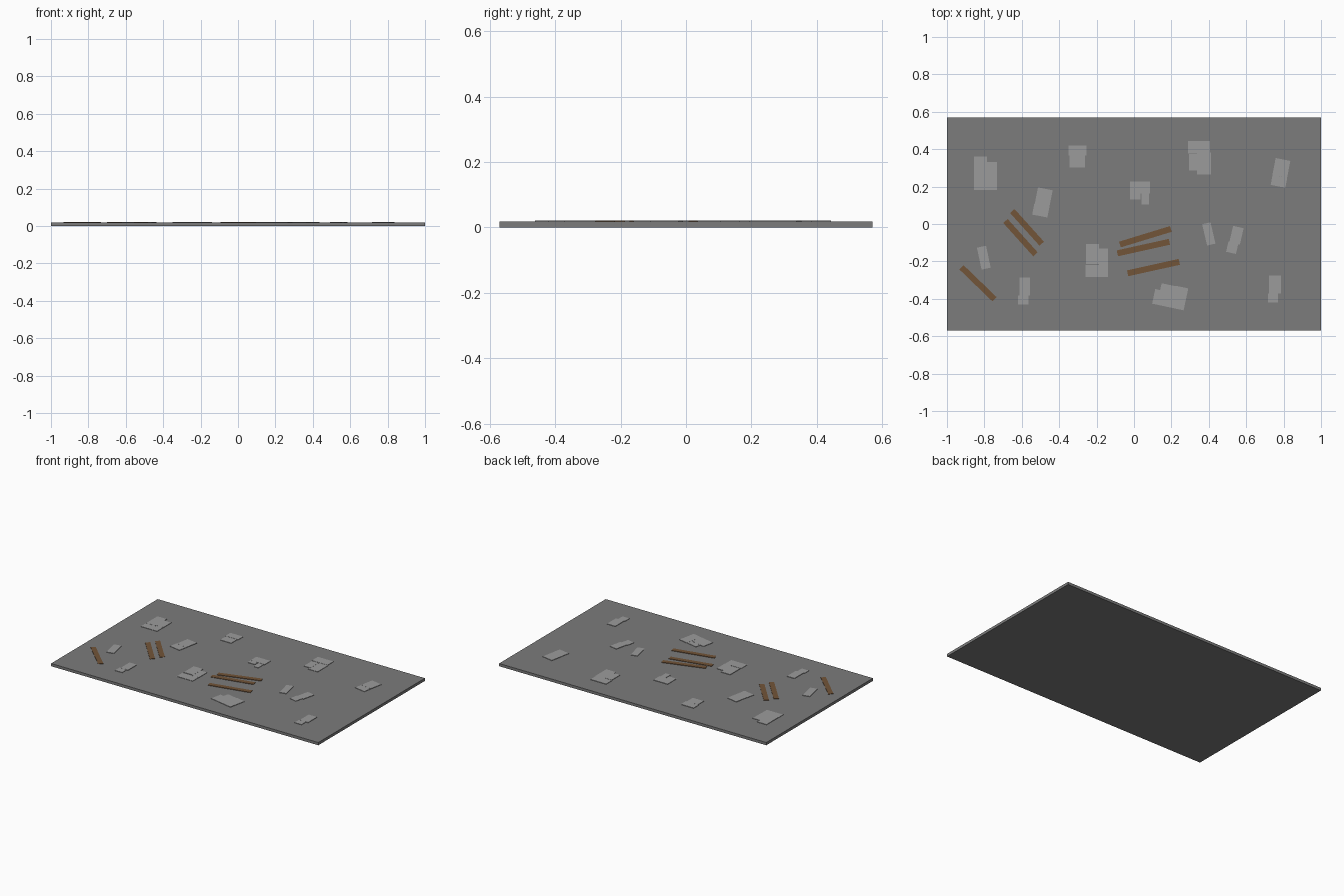
import bpy, math

SLAB_TOP = 0.0185


def material(name, rgb):
    m = bpy.data.materials.new(name)
    m.diffuse_color = (*rgb, 1)
    return m


slab_mat = material("slab_grey", (0.2, 0.2, 0.2))
stone_mat = material("stone_grey", (0.33, 0.33, 0.33))
wood_mat = material("wood_brown", (0.17, 0.09, 0.04))


def box(name, x, y, w, d, z0, z1, deg, mat):
    bpy.ops.mesh.primitive_cube_add(size=1, location=(x, y, (z0 + z1) / 2),
                                    rotation=(0, 0, math.radians(deg)))
    ob = bpy.context.object
    ob.name = name
    ob.scale = (w, d, z1 - z0)
    ob.data.materials.append(mat)


# Ground slab
box("ground_slab", 0, 0, 2, 1.14, 0, SLAB_TOP, 0, slab_mat)

# Paving stones, by cluster: turn angle, then (x, y, width, depth) per stone
clusters = [
    (0, [(-0.82, 0.30, 0.07, 0.12), (-0.76, 0.29, 0.055, 0.085), (-0.795, 0.215, 0.123, 0.065)]),
    (0, [(-0.303, 0.393, 0.096, 0.054), (-0.303, 0.333, 0.083, 0.064)]),
    (0, [(0.347, 0.41, 0.118, 0.065), (0.318, 0.33, 0.05, 0.09), (0.374, 0.324, 0.074, 0.118)]),
    (-11, [(0.788, 0.30, 0.08, 0.092), (0.775, 0.228, 0.08, 0.054)]),
    (-11, [(-0.483, 0.143, 0.08, 0.092), (-0.498, 0.072, 0.083, 0.06)]),
    (0, [(0.032, 0.195, 0.107, 0.064), (0.007, 0.147, 0.056, 0.032), (0.06, 0.137, 0.038, 0.066)]),
    (12, [(-0.803, -0.18, 0.05, 0.12)]),
    (0, [(-0.583, -0.335, 0.056, 0.096), (-0.592, -0.407, 0.054, 0.048)]),
    (0, [(-0.222, -0.16, 0.07, 0.108), (-0.163, -0.177, 0.05, 0.09), (-0.2, -0.251, 0.12, 0.066)]),
    (-12, [(0.245, -0.396, 0.067, 0.12), (0.158, -0.398, 0.108, 0.08), (0.182, -0.347, 0.08, 0.045)]),
    (13, [(0.40, -0.053, 0.046, 0.117)]),
    (-13, [(0.548, -0.06, 0.058, 0.09), (0.525, -0.127, 0.054, 0.056)]),
    (0, [(0.754, -0.324, 0.063, 0.096), (0.743, -0.396, 0.053, 0.048)]),
]
for i, (deg, stones) in enumerate(clusters):
    for j, (x, y, w, d) in enumerate(stones):
        box(f"paving_stone_{i}_{j}", x, y, w, d, 0.016, 0.0215 - 0.0004 * j, deg, stone_mat)

# Wooden planks: x, y, length, angle
planks = [
    (0.061, -0.068, 0.285, 17), (0.05, -0.126, 0.285, 12.5), (0.104, -0.233, 0.283, 12.5),
    (-0.572, -0.018, 0.235, -48), (-0.607, -0.073, 0.24, -48), (-0.834, -0.317, 0.245, -44),
]
for i, (x, y, length, deg) in enumerate(planks):
    box(f"wood_plank_{i}", x, y, length, 0.032, 0.016, 0.0215 - 0.0003 * (i % 2), deg, wood_mat)
